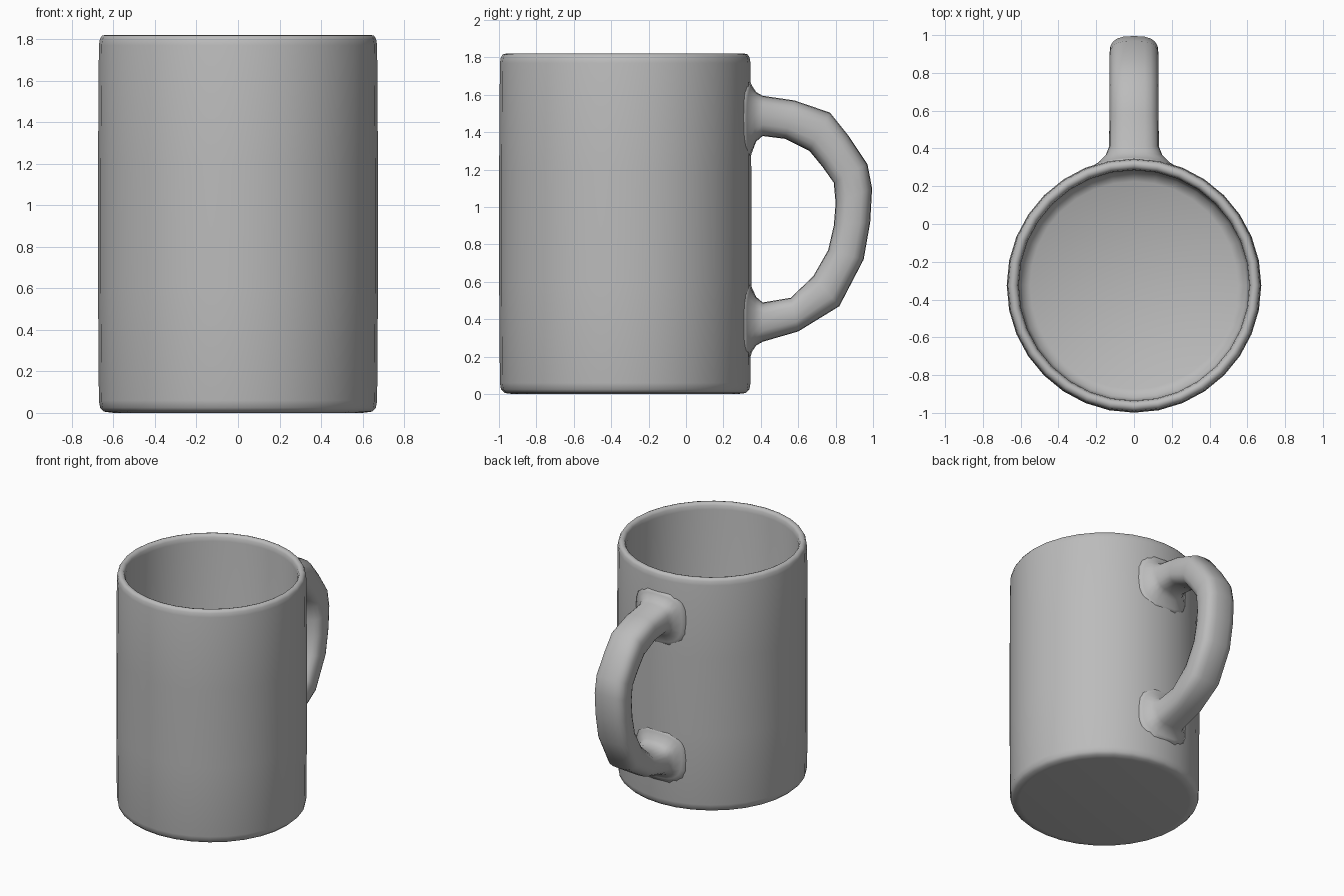
import bpy, bmesh, math

old = bpy.data.objects.get("Cube")
if old:
    bpy.data.objects.remove(old, do_unlink=True)

CY, R, SIDES = -0.325, 0.67, 32


def make_material(name, rgb):
    mat = bpy.data.materials.new(name)
    mat.use_nodes = True
    mat.diffuse_color = (*rgb, 1)
    mat.node_tree.nodes["Principled BSDF"].inputs["Base Color"].default_value = (*rgb, 1)
    return mat


def finish(bm, name, mat):
    bmesh.ops.recalc_face_normals(bm, faces=bm.faces)
    mesh = bpy.data.meshes.new(name)
    bm.to_mesh(mesh)
    bm.free()
    mesh.materials.append(mat)
    mesh.polygons.foreach_set("use_smooth", [True] * len(mesh.polygons))
    obj = bpy.data.objects.new(name, mesh)
    bpy.context.collection.objects.link(obj)
    return obj


def bridge(bm, a, b):
    n = len(a)
    for i in range(n):
        j = (i + 1) % n
        bm.faces.new((a[i], a[j], b[j], b[i]))


grey = make_material("glazed grey", (0.5, 0.5, 0.5))

# Cup: one revolved profile (radius, height) from base, over the rim, to the inner floor
profile = [(0.60, 0), (0.645, 0.006), (0.664, 0.025), (R, 0.06), (0.674, 0.6), (0.674, 1.2),
           (R, 1.77), (0.665, 1.80), (0.655, 1.816), (0.64, 1.82), (0.625, 1.816),
           (0.615, 1.80), (0.61, 1.77), (0.61, 0.15), (0.595, 0.09), (0.55, 0.065)]
bm = bmesh.new()
rings = []
for r, z in profile:
    rings.append([bm.verts.new((r * math.sin(a), CY + r * math.cos(a), z))
                  for a in (math.tau * i / SIDES for i in range(SIDES))])
for a, b in zip(rings, rings[1:]):
    bridge(bm, a, b)
bm.faces.new(rings[0])
bm.faces.new(rings[-1])
finish(bm, "cup_body", grey)

# Handle: rounded sections (outer y, z, inner y, z, half width), flared where they meet the cup
sections = [(0.335, 1.70, 0.335, 1.23, 0.25), (0.352, 1.65, 0.352, 1.29, 0.19),
            (0.375, 1.615, 0.375, 1.35, 0.15), (0.41, 1.595, 0.41, 1.38, 0.132),
            (0.58, 1.57, 0.53, 1.365, 0.13), (0.77, 1.505, 0.66, 1.30, 0.13),
            (0.87, 1.38, 0.73, 1.215, 0.13), (0.97, 1.23, 0.79, 1.13, 0.13),
            (0.995, 1.10, 0.80, 1.02, 0.13), (0.985, 0.92, 0.79, 0.90, 0.13),
            (0.95, 0.72, 0.76, 0.77, 0.13), (0.82, 0.47, 0.68, 0.63, 0.13),
            (0.60, 0.335, 0.56, 0.515, 0.13), (0.41, 0.28, 0.41, 0.49, 0.132),
            (0.375, 0.26, 0.375, 0.52, 0.15), (0.352, 0.225, 0.352, 0.57, 0.19),
            (0.335, 0.16, 0.335, 0.63, 0.25)]


def rounded(v):
    return math.copysign(abs(v) ** 0.7, v)


bm = bmesh.new()
rings = []
for oy, oz, iy, iz, width in sections:
    ring = []
    for k in range(20):
        t = math.tau * k / 20
        x, f = width * rounded(math.cos(t)), rounded(math.sin(t)) / 2
        y, z = (oy + iy) / 2 + (oy - iy) * f, (oz + iz) / 2 + (oz - iz) * f
        # Follow the cup's curve near the wall
        hug = max(0, min(1, (0.41 - oy) / 0.06))
        y += hug * (math.sqrt(R * R - x * x) - R)
        ring.append(bm.verts.new((x, y, z)))
    rings.append(ring)
for a, b in zip(rings, rings[1:]):
    bridge(bm, a, b)
bm.faces.new(rings[0])
bm.faces.new(rings[-1])
finish(bm, "handle", grey)
